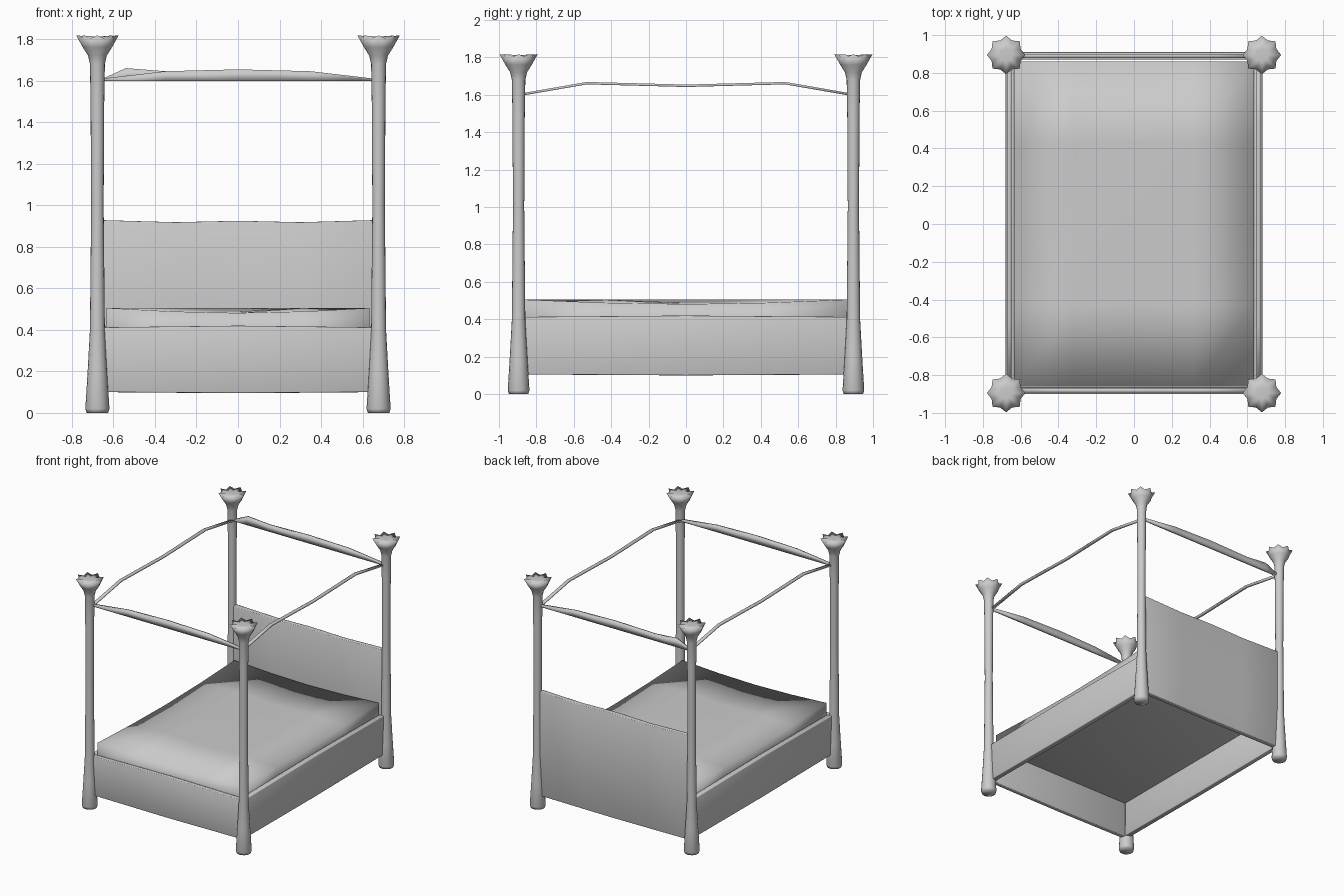
import bpy, bmesh, math

if "Cube" in bpy.data.objects:
    bpy.data.objects.remove(bpy.data.objects["Cube"], do_unlink=True)

GREY = (0.6, 0.6, 0.6, 1)
mat = bpy.data.materials.new("plain_grey")
mat.use_nodes = True
mat.diffuse_color = GREY
mat.node_tree.nodes["Principled BSDF"].inputs["Base Color"].default_value = GREY


def finish(name, bm):
    bmesh.ops.recalc_face_normals(bm, faces=bm.faces)
    for f in bm.faces:
        f.smooth = True
    mesh = bpy.data.meshes.new(name)
    bm.to_mesh(mesh)
    bm.free()
    mesh.materials.append(mat)
    bpy.context.collection.objects.link(bpy.data.objects.new(name, mesh))


def loft(name, rings, bevel=0):
    """Skin closed rings of points, cap both ends and soften the corners."""
    bm = bmesh.new()
    loops = [[bm.verts.new(p) for p in ring] for ring in rings]
    n = len(loops[0])
    for a, b in zip(loops, loops[1:]):
        for i in range(n):
            j = (i + 1) % n
            bm.faces.new((a[i], a[j], b[j], b[i]))
    for end in (loops[0], loops[-1]):
        bm.faces.new(end)
    if bevel:
        bmesh.ops.recalc_face_normals(bm, faces=bm.faces)
        corners = [e for e in bm.edges if e.calc_face_angle() > 1]
        bmesh.ops.bevel(bm, geom=corners, offset=bevel, segments=2,
                        profile=0.5, affect="EDGES")
    finish(name, bm)


def beam(name, stations, across, thick, axis, bevel=0):
    """Beam along an axis; each station is (distance, bottom, top)."""
    rings = []
    for d, low, high in stations:
        ring = []
        for side, z in ((-1, low), (1, low), (1, high), (-1, high)):
            c = across + side * thick / 2
            ring.append((d, c, z) if axis == "x" else (c, d, z))
        rings.append(ring)
    loft(name, rings, bevel)


# Posts: tapered shaft with a flared, eight-pointed crown
SHAFT = [(0.052, 0), (0.058, 0.02), (0.047, 0.2), (0.036, 0.4), (0.03, 1.0),
         (0.033, 1.5), (0.036, 1.68), (0.045, 1.72), (0.07, 1.76)]


def post(name, x, y):
    def ring(r, z, spike=0):
        pts = []
        for i in range(16):
            a = math.tau * i / 16
            tip = spike if i % 2 == 0 else 0
            pts.append((x + (r + tip) * math.cos(a),
                        y + (r + tip) * math.sin(a), z + tip * 0.7))
        return pts
    rings = [ring(r, z) for r, z in SHAFT]
    rings += [ring(0.083, 1.804, 0.019), ring(0.03, 1.812)]
    loft(name, rings)


for fb, sy in (("front", -1), ("back", 1)):
    for lr, sx in (("left", 1), ("right", -1)):
        post(f"{fb}_{lr}_post", sx * 0.677, sy * 0.895)

# Side and foot rails, and the headboard
SOFT = 0.005
for lr, sx in (("left", 1), ("right", -1)):
    beam(f"{lr}_rail", [(-0.865, 0.105, 0.413), (0, 0.1, 0.42), (0.865, 0.105, 0.413)],
         sx * 0.658, 0.042, "y", SOFT)
beam("foot_rail", [(-0.65, 0.1, 0.412), (0, 0.095, 0.42), (0.65, 0.1, 0.412)],
     -0.882, 0.036, "x", SOFT)
beam("headboard", [(-0.65, 0.1, 0.928), (-0.3, 0.097, 0.918), (0, 0.095, 0.925),
                   (0.3, 0.097, 0.918), (0.65, 0.1, 0.928)], 0.89, 0.04, "x", SOFT)

# Canopy: arched side rods and leaf-shaped end bars
ARCH = [(-0.87, 1.597), (-0.53, 1.656), (0, 1.642), (0.53, 1.656), (0.87, 1.597)]
for lr, sx in (("left", 1), ("right", -1)):
    beam(f"{lr}_canopy_rod", [(y, z, z + 0.013) for y, z in ARCH],
         sx * 0.66, 0.022, "y")
LEAF = [(-0.65, 1.61), (-0.35, 1.645), (0, 1.654), (0.35, 1.645), (0.65, 1.61)]
BACK_LEAF = LEAF[:1] + [(-0.54, 1.66)] + LEAF[1:]
for fb, y, tops in (("front", -0.882, LEAF), ("back", 0.89, BACK_LEAF)):
    beam(f"{fb}_canopy_bar", [(x, 1.597, z) for x, z in tops], y, 0.022, "x")

# Bed base: board closing the frame beneath the mattress
W, L, LOW = 0.634, 0.86, 0.39
beam("bed_base", [(-L, LOW - 0.008, LOW), (L, LOW - 0.008, LOW)], 0, 2 * W, "y", 0.002)

# Mattress: soft slab with raised corners and centre, dipped edges
bm = bmesh.new()
bmesh.ops.create_grid(bm, x_segments=4, y_segments=4, size=1)
rim = [e for e in bm.edges if e.is_boundary]
for v in bm.verts:
    u, w = abs(v.co.x), abs(v.co.y)
    dip = 0.024 * min(1, 1.4 * abs(u - w))
    v.co = (v.co.x * W, v.co.y * L, 0.505 - dip)
skirt = bmesh.ops.extrude_edge_only(bm, edges=rim)["geom"]
for v in skirt:
    if isinstance(v, bmesh.types.BMVert):
        v.co.z = LOW
finish("mattress", bm)
